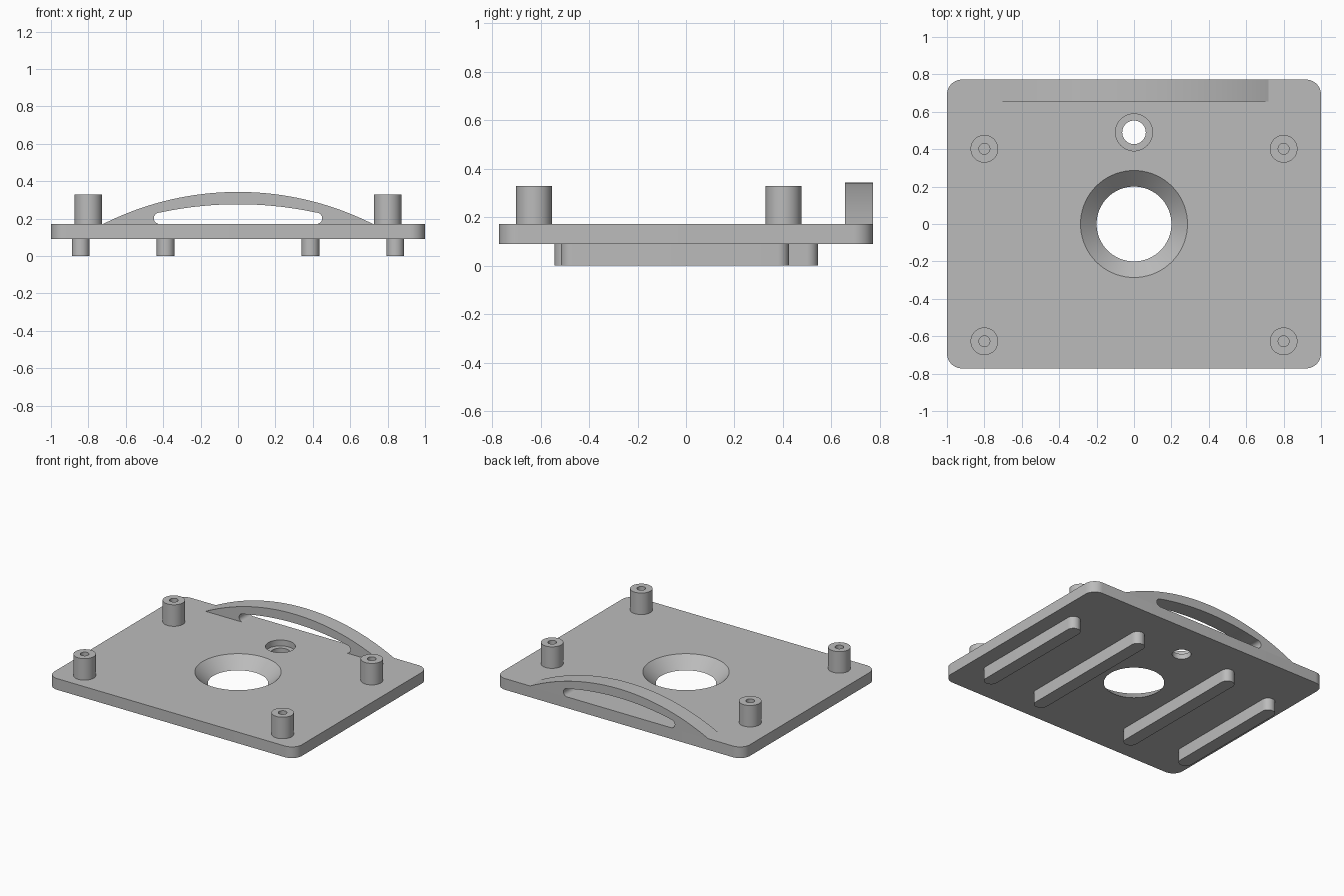
import bpy, bmesh, math

if "Cube" in bpy.data.objects:
    bpy.data.objects.remove(bpy.data.objects["Cube"], do_unlink=True)

BASE, TOP = 0.09, 0.172          # underside and top of the plate

grey = bpy.data.materials.new("plain_grey")
grey.use_nodes = True
colour = (0.5, 0.5, 0.5, 1)
grey.diffuse_color = colour
grey.node_tree.nodes["Principled BSDF"].inputs["Base Color"].default_value = colour


def finish(name, bm):
    """Turn a bmesh into a smooth-by-angle grey object."""
    bmesh.ops.recalc_face_normals(bm, faces=bm.faces)
    mesh = bpy.data.meshes.new(name)
    bm.to_mesh(mesh)
    bm.free()
    mesh.materials.append(grey)
    obj = bpy.data.objects.new(name, mesh)
    bpy.context.collection.objects.link(obj)
    smooth(obj)
    return obj


def smooth(obj):
    bpy.ops.object.select_all(action='DESELECT')
    obj.select_set(True)
    bpy.context.view_layer.objects.active = obj
    bpy.ops.object.shade_smooth_by_angle(angle=math.radians(30))


def prism(name, outline, offset):
    """Extrude a closed 3D outline along an offset vector."""
    bm = bmesh.new()
    face = bm.faces.new([bm.verts.new(p) for p in outline])
    grown = bmesh.ops.extrude_face_region(bm, geom=[face], use_keep_orig=True)
    verts = [v for v in grown["geom"] if isinstance(v, bmesh.types.BMVert)]
    bmesh.ops.translate(bm, verts=verts, vec=offset)
    return finish(name, bm)


def arc(cx, cy, r, start, end, steps):
    angles = [math.radians(start + (end - start) * i / steps) for i in range(steps + 1)]
    return [(cx + r * math.cos(a), cy + r * math.sin(a)) for a in angles]


def rounded_rect(x0, x1, y0, y1, r, steps):
    corners = [(x1 - r, y1 - r), (x0 + r, y1 - r), (x0 + r, y0 + r), (x1 - r, y0 + r)]
    points = []
    for i, (cx, cy) in enumerate(corners):
        points += arc(cx, cy, r, i * 90, i * 90 + 90, steps)
    return points


def lathe(name, profile, x, y, sides):
    """Spin a (radius, z) profile; both ends are capped."""
    bm = bmesh.new()
    rings = []
    for r, z in profile:
        rings.append([bm.verts.new((px, py, z)) for px, py in
                      arc(x, y, r, 0, 360, sides)[:-1]])
    for a, b in zip(rings, rings[1:]):
        for i in range(sides):
            j = (i + 1) % sides
            bm.faces.new((a[i], a[j], b[j], b[i]))
    bm.faces.new(rings[0])
    bm.faces.new(rings[-1])
    return finish(name, bm)


def cut(target, cutter):
    cutter.hide_render = True
    mod = target.modifiers.new("cut", 'BOOLEAN')
    mod.operation, mod.solver, mod.object = 'DIFFERENCE', 'EXACT', cutter
    bpy.context.view_layer.objects.active = target
    bpy.ops.object.modifier_apply(modifier=mod.name)
    bpy.data.objects.remove(cutter, do_unlink=True)


# Base plate with rounded corners
plate = prism("base_plate",
              [(x, y, BASE) for x, y in rounded_rect(-1, 1, -0.772, 0.772, 0.08, 10)],
              (0, 0, TOP - BASE))

# Conical centre opening, continued past both faces for a clean cut
slope = (0.286 - 0.2) / (TOP - BASE)
extra = 0.02
cut(plate, lathe("cone_cutter", [(0.2 - slope * extra, BASE - extra),
                                 (0.286 + slope * extra, TOP + extra)], 0, 0, 72))

# Small stepped hole
cut(plate, lathe("step_cutter", [(0.063, BASE - extra), (0.063, TOP - 0.043),
                                 (0.099, TOP - 0.043), (0.099, TOP + extra)],
                 0, 0.49, 48))
smooth(plate)

# Hollow mounting posts
for side, x in (("right", -0.8), ("left", 0.8)):
    for end, y in (("front", -0.627), ("back", 0.402)):
        lathe(f"{end}_{side}_post", [(0.074, TOP), (0.074, 0.329), (0.029, 0.329),
                                     (0.029, TOP + 0.01)], x, y, 40)

# Round-ended rails under the plate
for side, s in (("right", -1), ("left", 1)):
    for place, x, y0, y1 in (("outer", 0.841, -0.516, 0.425),
                             ("inner", 0.387, -0.542, 0.545)):
        h = 0.0475
        outline = rounded_rect(s * x - h, s * x + h, y0, y1, h * 0.99, 8)
        prism(f"{place}_{side}_rail", [(px, py, 0) for px, py in outline], (0, 0, BASE))

# Arched handle along the back edge, with a rounded finger slot
half, peak, steps = 0.72, 0.343, 48
rise = peak - TOP
radius = (half ** 2 + rise ** 2) / (2 * rise)
sweep = math.degrees(math.asin(half / radius))
outer = arc(0, peak - radius, radius, 90 + sweep, 90 - sweep, steps)

fillet, slot_half, slot_peak = 0.03, 0.45, 0.277
corner = slot_half - fillet
slot_rise = slot_peak - (TOP + 2 * fillet)
slot_radius = (corner ** 2 + slot_rise ** 2) / (2 * slot_rise)
slot_sweep = math.degrees(math.asin(corner / slot_radius))
right_end = arc(corner, TOP + fillet, fillet, -90, 80, 12)
roof = arc(0, slot_peak - slot_radius, slot_radius, 90 - slot_sweep, 90 + slot_sweep, 32)
left_end = [(-x, z) for x, z in reversed(right_end)]
handle = outer + right_end + roof + left_end
prism("back_handle", [(x, 0.655, z) for x, z in handle], (0, 0.772 - 0.655, 0))
